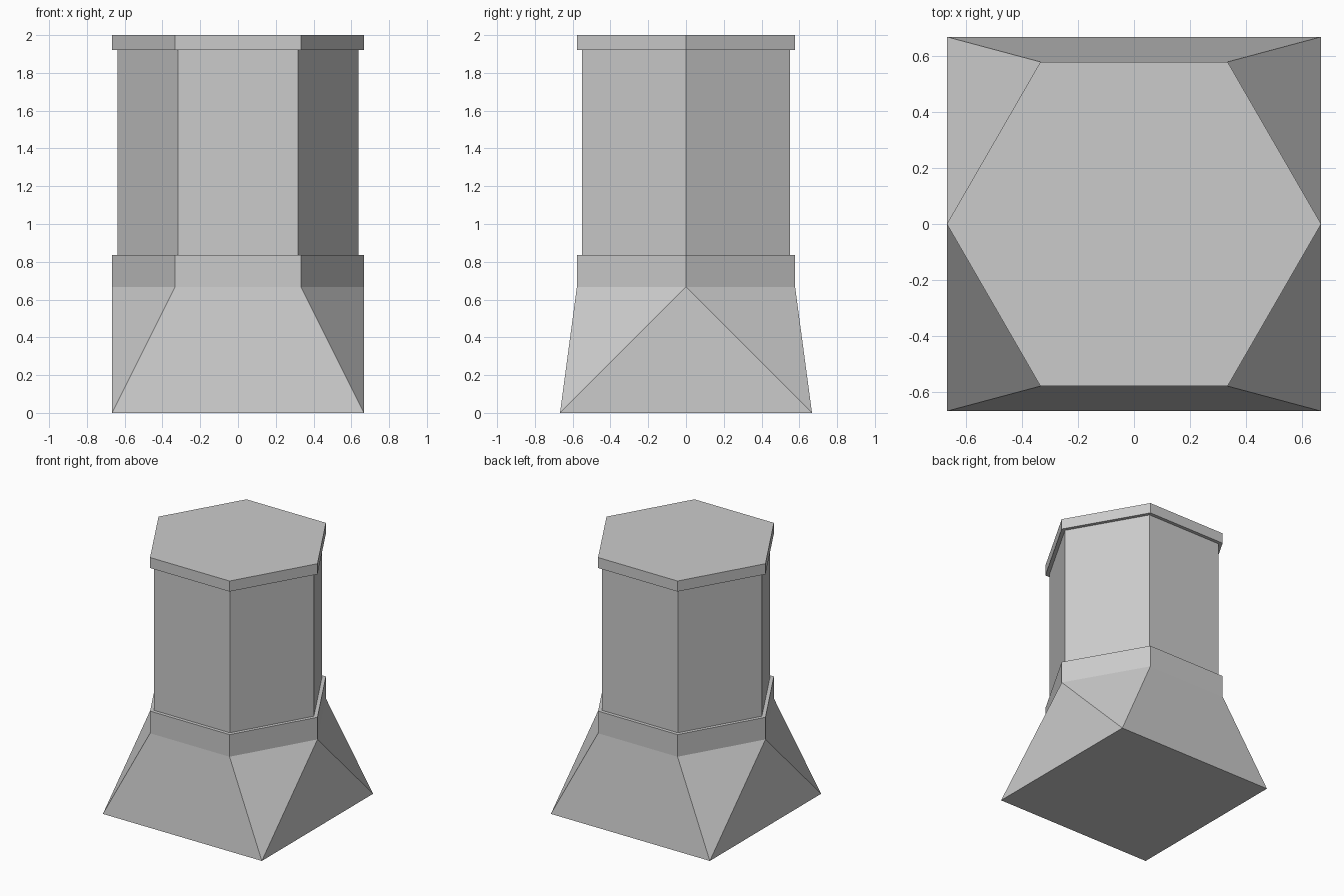
import bpy
import bmesh
from math import cos, sin, pi

if "Cube" in bpy.data.objects:
    bpy.data.objects.remove(bpy.data.objects["Cube"], do_unlink=True)

R = 0.667          # half width of the plinth and radius of the collar and cap
SHAFT_R = 0.637

stone = bpy.data.materials.new("grey stone")
stone.use_nodes = True
grey = (0.6, 0.6, 0.6, 1)
stone.diffuse_color = grey
stone.node_tree.nodes["Principled BSDF"].inputs["Base Color"].default_value = grey


def hexagon(radius, z):
    return [(radius * cos(i * pi / 3), radius * sin(i * pi / 3), z) for i in range(6)]


def square(half, z):
    return [(x * half, y * half, z) for x in (-1, 1) for y in (-1, 1)]


def convex_part(name, bottom, top):
    """Flat-faced solid wrapped around a bottom and a top outline."""
    bm = bmesh.new()
    for co in bottom + top:
        bm.verts.new(co)
    bmesh.ops.convex_hull(bm, input=bm.verts[:])
    bmesh.ops.dissolve_limit(bm, angle_limit=0.01, verts=bm.verts[:], edges=bm.edges[:])
    bmesh.ops.recalc_face_normals(bm, faces=bm.faces[:])
    mesh = bpy.data.meshes.new(name)
    bm.to_mesh(mesh)
    bm.free()
    mesh.materials.append(stone)
    part = bpy.data.objects.new(name, mesh)
    bpy.context.collection.objects.link(part)


# Square foot blending into a hexagon
convex_part("flared_base", square(R, 0), hexagon(R, 0.667))
# Hexagonal column with a wider band at each end
convex_part("collar", hexagon(R, 0.667), hexagon(R, 0.835))
convex_part("shaft", hexagon(SHAFT_R, 0.835), hexagon(SHAFT_R, 1.92))
convex_part("cap", hexagon(R, 1.92), hexagon(R, 2))
